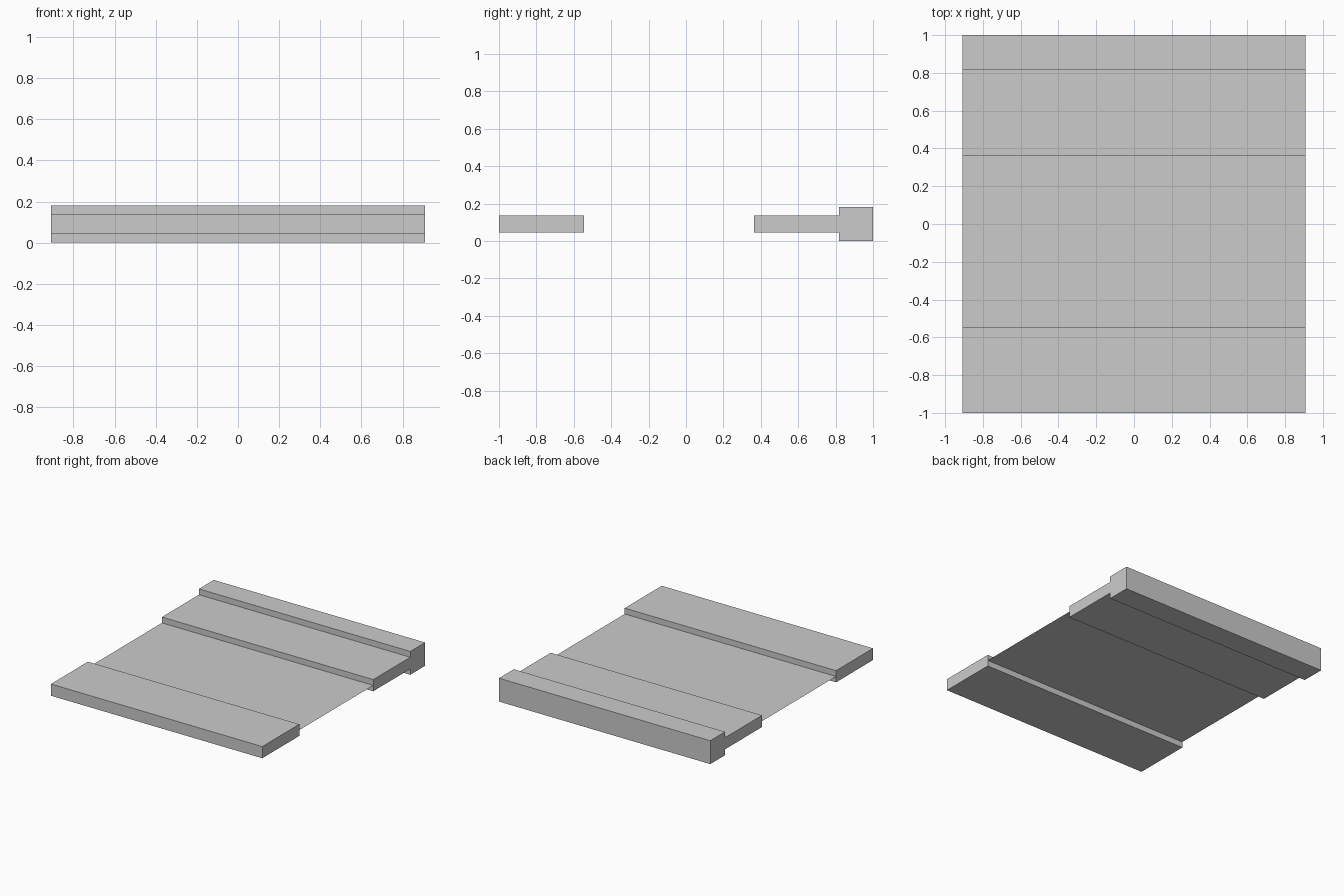
import bpy
import bmesh

if "Cube" in bpy.data.objects:
    bpy.data.objects.remove(bpy.data.objects["Cube"], do_unlink=True)

U = 1 / 11           # design module: the model is 22 modules long
HALF_WIDTH = 10 * U

grey = bpy.data.materials.new("plain grey")
grey.use_nodes = True
colour = (0.6, 0.6, 0.6, 1)
grey.diffuse_color = colour
grey.node_tree.nodes["Principled BSDF"].inputs["Base Color"].default_value = colour


def finish(name, bm):
    mesh = bpy.data.meshes.new(name)
    bm.to_mesh(mesh)
    bm.free()
    mesh.materials.append(grey)
    bpy.context.collection.objects.link(bpy.data.objects.new(name, mesh))


def extrude_profile(name, profile):
    """Extrude a (y, z) outline, given in modules, across the full width."""
    bm = bmesh.new()
    face = bm.faces.new([bm.verts.new((-HALF_WIDTH, y * U, z * U)) for y, z in profile])
    result = bmesh.ops.extrude_face_region(bm, geom=[face], use_keep_orig=True)
    moved = [v for v in result["geom"] if isinstance(v, bmesh.types.BMVert)]
    bmesh.ops.translate(bm, verts=moved, vec=(2 * HALF_WIDTH, 0, 0))
    bmesh.ops.recalc_face_normals(bm, faces=bm.faces)
    finish(name, bm)


# Front slab
extrude_profile("front_slab", [(-11, 0.5), (-6, 0.5), (-6, 1.5), (-11, 1.5)])

# Rear slab with its thicker end bar
extrude_profile("rear_slab_and_bar", [(4, 0.5), (9, 0.5), (9, 0), (11, 0),
                                      (11, 2), (9, 2), (9, 1.5), (4, 1.5)])

# Paper-thin sheet joining the slabs at mid height
bm = bmesh.new()
bm.faces.new([bm.verts.new((x * HALF_WIDTH, y * U, U))
              for x, y in ((-1, -6), (1, -6), (1, 4), (-1, 4))])
finish("centre_sheet", bm)
